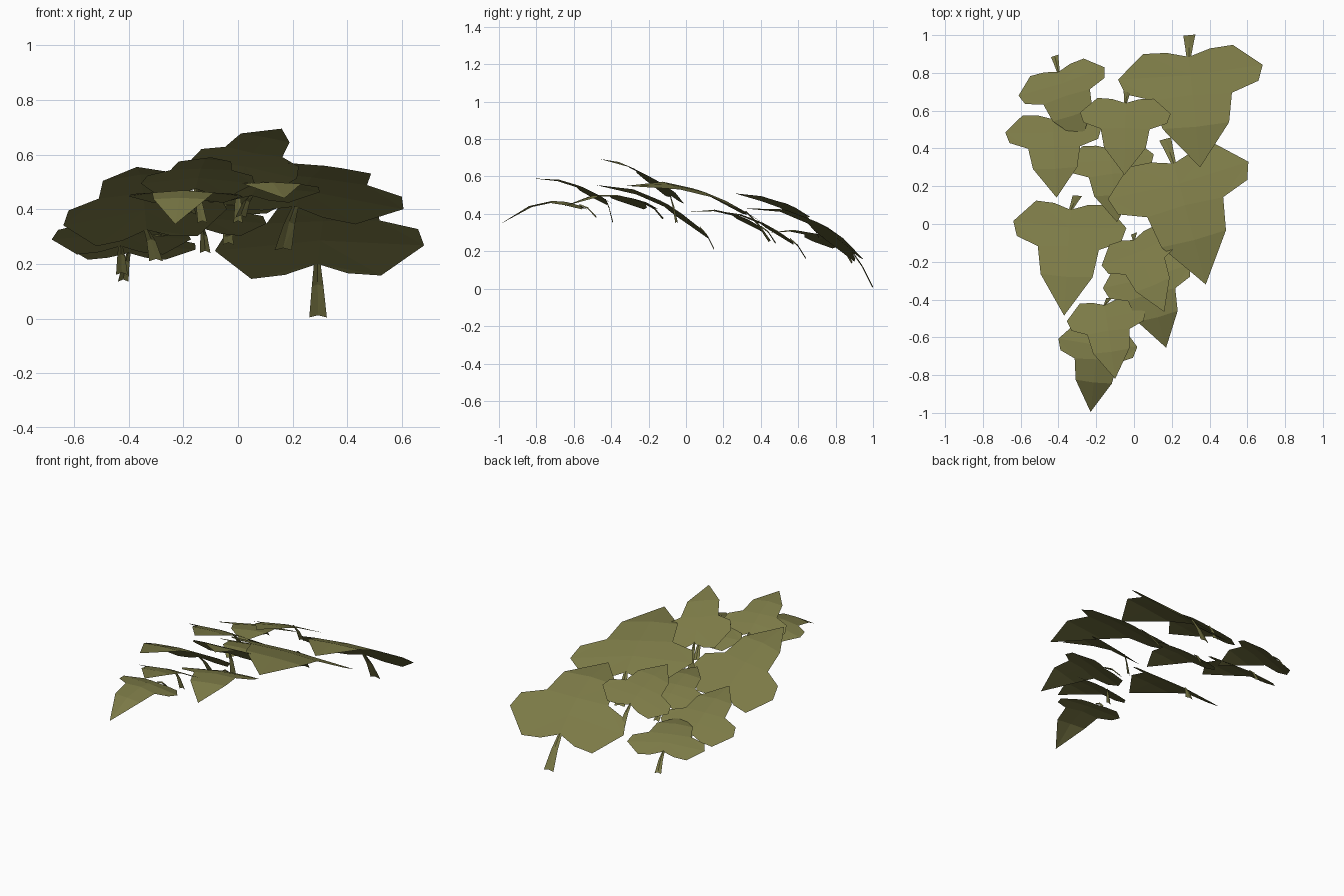
import bpy, bmesh
from mathutils import Vector

if "Cube" in bpy.data.objects:
    bpy.data.objects.remove(bpy.data.objects["Cube"])

olive = bpy.data.materials.new("olive_green")
olive.diffuse_color = (0.2, 0.194, 0.062, 1)
olive.use_nodes = True
olive.node_tree.nodes["Principled BSDF"].inputs["Base Color"].default_value = olive.diffuse_color

# right half of the lobed leaf outline (across, along), width 1, tip at 0.9
LOBE = [(0.15, -0.05), (0.31, -0.06), (0.5, 0.125), (0.46, 0.25),
        (0.27, 0.325), (0.23, 0.56)]
SPINE = [0, 0.15, 0.31, 0.57, 0.9]
# faces: s = spine index, l = lobe index
FACES = [("s0", "l0", "l1"), ("s0", "l1", "l2", "s1"), ("s1", "l2", "l3", "l4"),
         ("s1", "l4", "s2"), ("s2", "l4", "l5", "s3"), ("s3", "l5", "s4")]


def leaf(name, base, tip, mid_z, stem_end, width, roll=0.0, droop=0.015):
    base, tip, end = Vector(base), Vector(tip), Vector(stem_end)
    along = (tip - base).to_2d()
    side = Vector((-along.y, along.x, 0)).normalized()
    scale = along.length / 0.9 / width

    def point(u, v):
        # spine height is a parabola through base, middle and tip
        t = v / 0.9
        z = (base.z * (1 - t) * (1 - 2 * t) + mid_z * 4 * t * (1 - t)
             + tip.z * t * (2 * t - 1))
        p = base.lerp(tip, t) + side * (u * width)
        p.z = z - droop * abs(u) * 2 + roll * u * 2
        return p

    bm = bmesh.new()
    spine = [bm.verts.new(point(0, v)) for v in SPINE]
    for sgn in (1, -1):
        lobe = [bm.verts.new(point(sgn * u, v)) for u, v in LOBE]
        for f in FACES:
            bm.faces.new([(spine if k[0] == "s" else lobe)[int(k[1])] for k in f])

    # stalk: creased strip that widens to its end and bends down
    rows = []
    bend = base.lerp(end, 0.5) + Vector((0, 0, 0.015))
    for p, w in ((base, 0.016), (bend, 0.028), (end, 0.042)):
        c = bm.verts.new(p + Vector((0, 0, 0.008)))
        rows.append([bm.verts.new(p - side * w * width), c,
                     bm.verts.new(p + side * w * width)])
    for a, b in zip(rows, rows[1:]):
        for i in (0, 1):
            bm.faces.new((a[i], a[i + 1], b[i + 1], b[i]))

    # all faces look up
    bmesh.ops.triangulate(bm, faces=bm.faces[:])
    bm.normal_update()
    for f in bm.faces:
        if f.normal.z < 0:
            f.normal_flip()
    me = bpy.data.meshes.new(name)
    bm.to_mesh(me)
    bm.free()
    me.materials.append(olive)
    bpy.context.collection.objects.link(bpy.data.objects.new(name, me))


# name, stalk joint, tip, middle height, stalk end, width, sideways roll
leaf("leaf_back_right", (.29, .885, .20), (.35, .30, .43), .40, (.293, 1.0, .004), .77, .01)
leaf("leaf_right", (.21, .32, .41), (.38, -.32, .55), .545, (.165, .45, .25), .77, -.045)
leaf("leaf_back_middle", (-.045, .64, .39), (-.05, .26, .51), .475, (-.035, .71, .27), .48, .03)
leaf("leaf_back_left", (-.40, .805, .24), (-.28, .44, .30), .31, (-.42, .89, .135), .48)
leaf("leaf_left_upper", (-.43, .555, .265), (-.41, .14, .42), .38, (-.425, .64, .16), .51)
leaf("leaf_centre", (-.13, .40, .33), (-.09, .01, .41), .415, (-.12, .48, .24), .46)
leaf("leaf_left", (-.335, .075, .325), (-.37, -.485, .555), .50, (-.30, .15, .21), .60, .03)
leaf("leaf_top", (.0, -.085, .50), (.16, -.465, .695), .64, (.0, -.05, .35), .42, -.035, 0)
leaf("leaf_front_right", (.05, -.215, .45), (.17, -.655, .44), .505, (.01, -.12, .37), .48)
leaf("leaf_front_middle", (-.155, -.43, .475), (-.10, -.82, .59), .57, (-.13, -.39, .35), .42)
leaf("leaf_front_tip", (-.185, -.57, .445), (-.23, -.995, .345), .46, (-.17, -.48, .38), .42)
